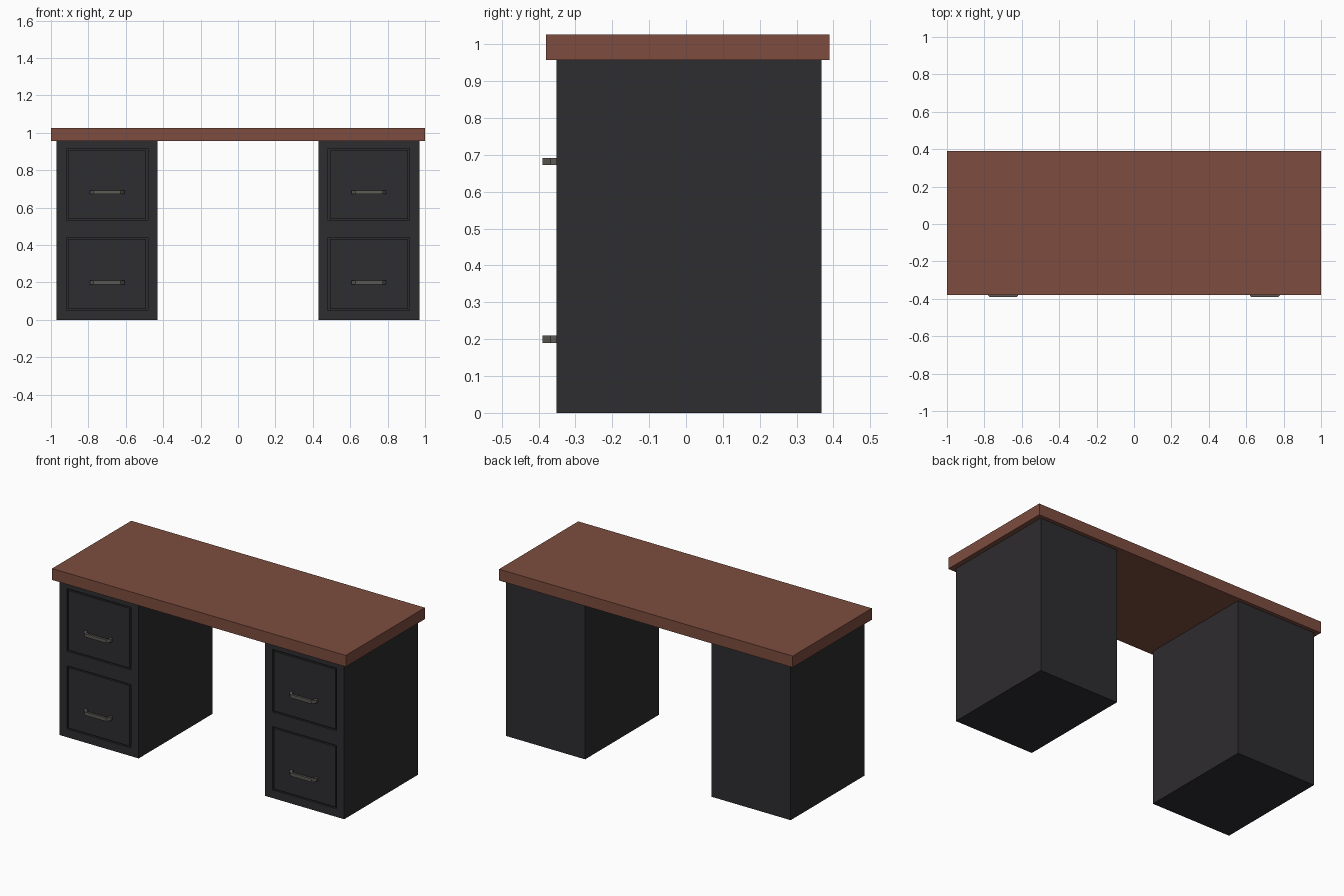
import bpy, bmesh
from mathutils import Vector

if "Cube" in bpy.data.objects:
    bpy.data.objects.remove(bpy.data.objects["Cube"])


def material(name, rgb):
    m = bpy.data.materials.new(name)
    m.diffuse_color = (*rgb, 1)
    m.use_nodes = True
    m.node_tree.nodes["Principled BSDF"].inputs["Base Color"].default_value = m.diffuse_color
    return m


WOOD = material("brown_wood", (0.205, 0.073, 0.050))
DARK = material("dark_paint", (0.027, 0.025, 0.028))
METAL = material("handle_metal", (0.11, 0.105, 0.09))


def add_object(name, bm, mat):
    bmesh.ops.recalc_face_normals(bm, faces=bm.faces)
    me = bpy.data.meshes.new(name)
    bm.to_mesh(me)
    bm.free()
    me.materials.append(mat)
    ob = bpy.data.objects.new(name, me)
    bpy.context.collection.objects.link(ob)
    return ob


def box(name, lo, hi, mat):
    bm = bmesh.new()
    bmesh.ops.create_cube(bm, size=1)
    lo, hi = Vector(lo), Vector(hi)
    bmesh.ops.scale(bm, vec=hi - lo, verts=bm.verts)
    bmesh.ops.translate(bm, vec=(lo + hi) / 2, verts=bm.verts)
    return add_object(name, bm, mat)


def handle(name, cx, cz):
    # Bracket-shaped profile in plan, extruded upwards
    half = [(0.092, -0.34), (0.092, -0.368), (0.073, -0.39)]
    inner = [(0.066, -0.376), (0.076, -0.364), (0.076, -0.34)]
    side = half + inner[:1]
    outline = (half + [(-x, y) for x, y in reversed(half)]
               + [(-x, y) for x, y in reversed(inner)] + inner)
    bm = bmesh.new()
    face = bm.faces.new([bm.verts.new((cx + x, y, cz - 0.01)) for x, y in outline])
    ext = bmesh.ops.extrude_face_region(bm, geom=[face])
    top = [v for v in ext["geom"] if isinstance(v, bmesh.types.BMVert)]
    bmesh.ops.translate(bm, vec=(0, 0, 0.02), verts=top)
    return add_object(name, bm, METAL)


# Desk top
box("desk_top", (-1, -0.38, 0.957), (1, 0.39, 1.027), WOOD)

FRONT, GAP, DEPTH = -0.352, 0.009, 0.012
DRAWERS = {"lower": (0.05, 0.44, 0.20), "upper": (0.53, 0.915, 0.682)}

for side, cx in (("left", -0.70), ("right", 0.70)):
    # Pedestal cabinet
    cabinet = box(f"{side}_cabinet", (cx - 0.27, FRONT, 0), (cx + 0.27, 0.367, 0.957), DARK)
    for level, (z0, z1, hz) in DRAWERS.items():
        # Shallow pocket cut for each drawer
        cutter = box(f"{side}_{level}_cutter", (cx - 0.218, FRONT - 0.1, z0),
                     (cx + 0.218, FRONT + DEPTH, z1), DARK)
        cutter.hide_render = True
        cutter.hide_set(True)
        mod = cabinet.modifiers.new(f"{level}_pocket", 'BOOLEAN')
        mod.operation = 'DIFFERENCE'
        mod.solver = 'EXACT'
        mod.object = cutter
        # Flush drawer front and its handle
        box(f"{side}_{level}_drawer", (cx - 0.218 + GAP, FRONT, z0 + GAP),
            (cx + 0.218 - GAP, FRONT + DEPTH + 0.01, z1 - GAP), DARK)
        handle(f"{side}_{level}_handle", cx, hz)
